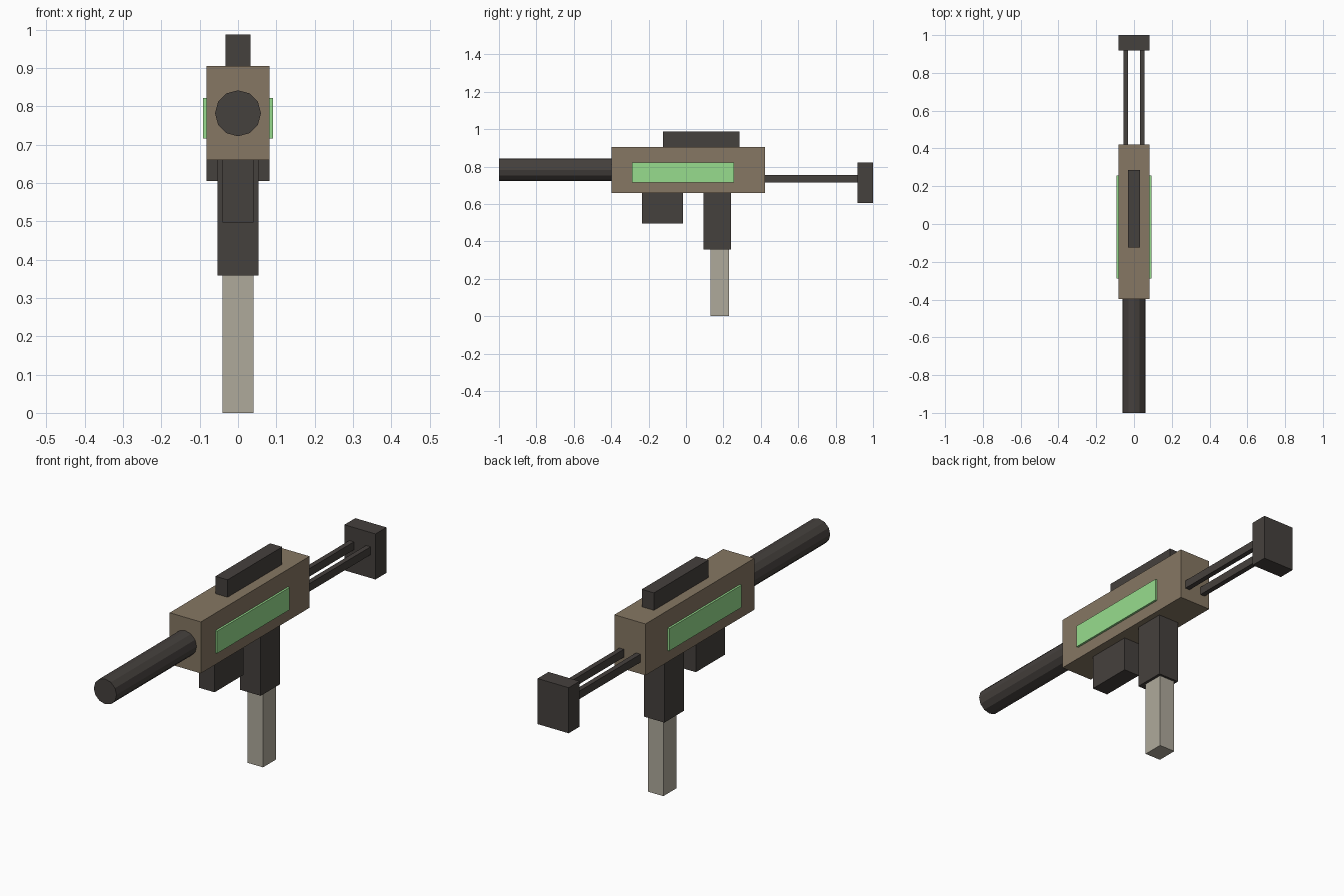
import bpy, bmesh
from math import pi
from mathutils import Matrix

if "Cube" in bpy.data.objects:
    bpy.data.objects.remove(bpy.data.objects["Cube"])


def material(name, r, g, b):
    m = bpy.data.materials.new(name)
    m.diffuse_color = (r, g, b, 1)
    m.use_nodes = True
    m.node_tree.nodes["Principled BSDF"].inputs["Base Color"].default_value = m.diffuse_color
    return m


DARK = material("dark_metal", 0.06, 0.052, 0.047)
TAN = material("tan_shell", 0.24, 0.185, 0.125)
GREEN = material("green_panel", 0.31, 0.72, 0.27)
PALE = material("pale_magazine", 0.43, 0.40, 0.33)


def add_object(name, bm, mat):
    mesh = bpy.data.meshes.new(name)
    bm.to_mesh(mesh)
    bm.free()
    mesh.materials.append(mat)
    ob = bpy.data.objects.new(name, mesh)
    bpy.context.collection.objects.link(ob)
    return ob


def box(name, x, y, z, mat):
    """Box from (min, max) ranges."""
    bm = bmesh.new()
    size = [r[1] - r[0] for r in (x, y, z)]
    mid = [(r[0] + r[1]) / 2 for r in (x, y, z)]
    bmesh.ops.create_cube(bm, size=1, matrix=Matrix.Translation(mid) @ Matrix.Diagonal((*size, 1)))
    return add_object(name, bm, mat)


def centred(name, half, y, z, mat):
    return box(name, (-half, half), y, z, mat)


def mirrored(name, x, y, z, mat):
    ob = box(name, x, y, z, mat)
    ob.modifiers.new("mirror", 'MIRROR').use_axis = (True, False, False)
    return ob


# Receiver, top sight rail and side panels
centred("receiver", 0.082, (-0.397, 0.422), (0.66, 0.905), TAN)
centred("top_rail", 0.032, (-0.124, 0.287), (0.905, 0.988), DARK)
mirrored("side_panel", (0.082, 0.092), (-0.288, 0.257), (0.716, 0.822), GREEN)

# Twelve-sided barrel
bm = bmesh.new()
bmesh.ops.create_cone(bm, cap_ends=True, segments=12, radius1=0.06, radius2=0.06, depth=0.603,
                      matrix=Matrix.Translation((0, -0.6985, 0.782)) @ Matrix.Rotation(pi / 2, 4, 'X'))
add_object("barrel", bm, DARK)

# Front grip block, pistol grip and magazine
centred("front_grip", 0.041, (-0.235, -0.016), (0.497, 0.66), DARK)
centred("pistol_grip", 0.054, (0.094, 0.24), (0.358, 0.66), DARK)
centred("magazine", 0.041, (0.13, 0.229), (0, 0.358), PALE)

# Wire stock: two rods and a butt plate
mirrored("stock_rod", (0.032, 0.056), (0.422, 0.918), (0.716, 0.754), DARK)
centred("butt_plate", 0.082, (0.918, 1.0), (0.605, 0.822), DARK)
